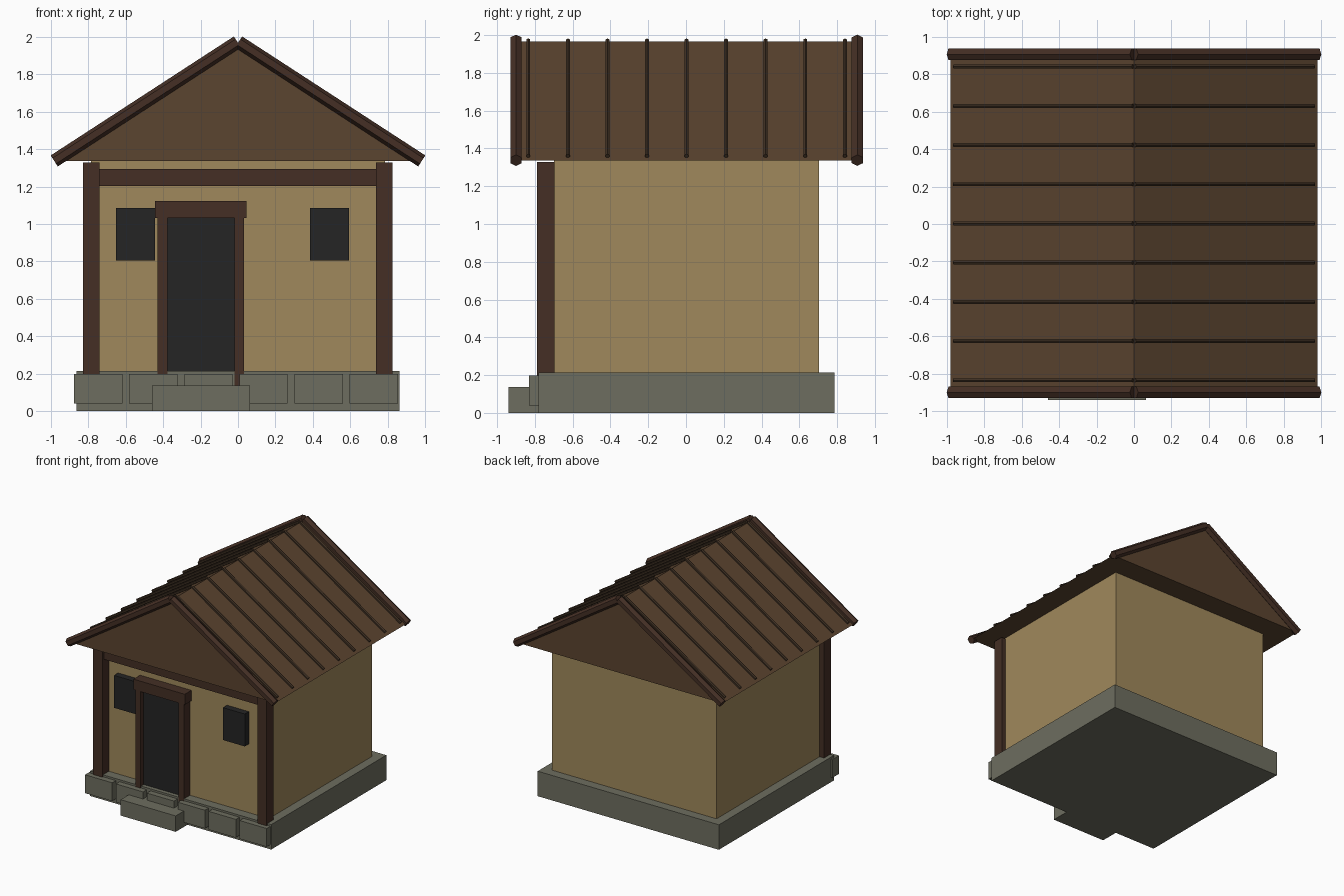
import bpy, bmesh, math
from mathutils import Matrix, Vector

if "Cube" in bpy.data.objects:
    bpy.data.objects.remove(bpy.data.objects["Cube"])


def material(name, rgb):
    m = bpy.data.materials.new(name)
    m.diffuse_color = (*rgb, 1)
    m.use_nodes = True
    m.node_tree.nodes["Principled BSDF"].inputs["Base Color"].default_value = m.diffuse_color
    return m


PLASTER = material("tan plaster", (0.35, 0.247, 0.106))
TIMBER = material("dark timber", (0.058, 0.028, 0.018))
ROOF = material("brown roof", (0.105, 0.058, 0.029))
RIB = material("roof rib brown", (0.05, 0.03, 0.017))
STONE = material("grey stone", (0.155, 0.155, 0.115))
DARK = material("dark opening", (0.018, 0.018, 0.018))


def finish(bm, name, mat):
    bmesh.ops.recalc_face_normals(bm, faces=bm.faces)
    me = bpy.data.meshes.new(name)
    bm.to_mesh(me)
    bm.free()
    me.materials.append(mat)
    ob = bpy.data.objects.new(name, me)
    bpy.context.collection.objects.link(ob)
    return ob


def box(name, mat, x0, x1, y0, y1, z0, z1):
    bm = bmesh.new()
    size = Matrix.Diagonal((x1 - x0, y1 - y0, z1 - z0, 1))
    mid = Matrix.Translation(((x0 + x1) / 2, (y0 + y1) / 2, (z0 + z1) / 2))
    bmesh.ops.create_cube(bm, size=1, matrix=mid @ size)
    return finish(bm, name, mat)


def hex_bar(name, mat, start, end, radius):
    """Six-sided bar in an xz plane, with a corner pointing up."""
    a, b = Vector(start), Vector(end)
    along = (b - a).normalized()
    side = Vector((0, 1, 0))
    up = along.cross(side)
    bm = bmesh.new()
    rings = []
    for p in (a, b):
        rings.append([bm.verts.new(p + radius * (math.cos(t) * up + math.sin(t) * side))
                      for t in (i * math.pi / 3 for i in range(6))])
    bm.faces.new(rings[0])
    bm.faces.new(rings[1])
    for i in range(6):
        j = (i + 1) % 6
        bm.faces.new((rings[0][i], rings[0][j], rings[1][j], rings[1][i]))
    return finish(bm, name, mat)


# Stone base, front facing stones and doorstep
box("foundation", STONE, -0.863, 0.863, -0.78, 0.785, 0, 0.215)
for i in range(6):
    x = -0.747 + i * 0.2945
    box(f"facing_stone_{i + 1}", STONE, x - 0.129, x + 0.129, -0.83, -0.74, 0.04, 0.198)
box("doorstep", STONE, -0.46, 0.065, -0.94, -0.72, 0, 0.137)

# Walls
box("walls", PLASTER, -0.785, 0.785, -0.70, 0.705, 0.20, 1.345)

# Timber framing on the front
for side, x in (("left", -0.784), ("right", 0.782)):
    box(f"corner_post_{side}", TIMBER, x - 0.044, x + 0.044, -0.79, -0.695, 0.19, 1.328)
box("front_beam", TIMBER, -0.75, 0.75, -0.765, -0.695, 1.203, 1.293)

# Door with frame
box("door", DARK, -0.385, -0.01, -0.745, -0.69, 0.205, 1.04)
for side, x in (("left", -0.403), ("right", 0.007)):
    box(f"door_post_{side}", TIMBER, x - 0.026, x + 0.026, -0.785, -0.69, 0.13, 1.04)
box("door_lintel", TIMBER, -0.443, 0.046, -0.79, -0.69, 1.032, 1.122)

# Windows
for side, x in (("left", -0.548), ("right", 0.489)):
    box(f"window_{side}", DARK, x - 0.104, x + 0.104, -0.755, -0.69, 0.806, 1.085)

# Roof prism
APEX, EAVE, HALF = 1.965, 1.337, 0.981
bm = bmesh.new()
tri = [bm.verts.new((x, -0.893, z)) for x, z in ((-HALF, EAVE), (HALF, EAVE), (0, APEX))]
face = bm.faces.new(tri)
ext = bmesh.ops.extrude_face_region(bm, geom=[face], use_keep_orig=True)
bmesh.ops.translate(bm, vec=(0, 1.796, 0),
                    verts=[v for v in ext["geom"] if isinstance(v, bmesh.types.BMVert)])
finish(bm, "roof", ROOF)

# Barge boards and roof ribs on both slopes
for name, s in (("left", -1), ("right", 1)):
    for end, y in (("front", -0.90), ("back", 0.907)):
        hex_bar(f"barge_{end}_{name}", TIMBER, (s * 0.982, y, 1.337), (s * 0.003, y, 1.973), 0.035)
    for i in range(9):
        y = 0.003 + (i - 4) * 0.2095
        hex_bar(f"rib_{name}_{i + 1}", RIB, (s * 0.962, y, 1.36), (s * 0.006, y, 1.972), 0.012)
